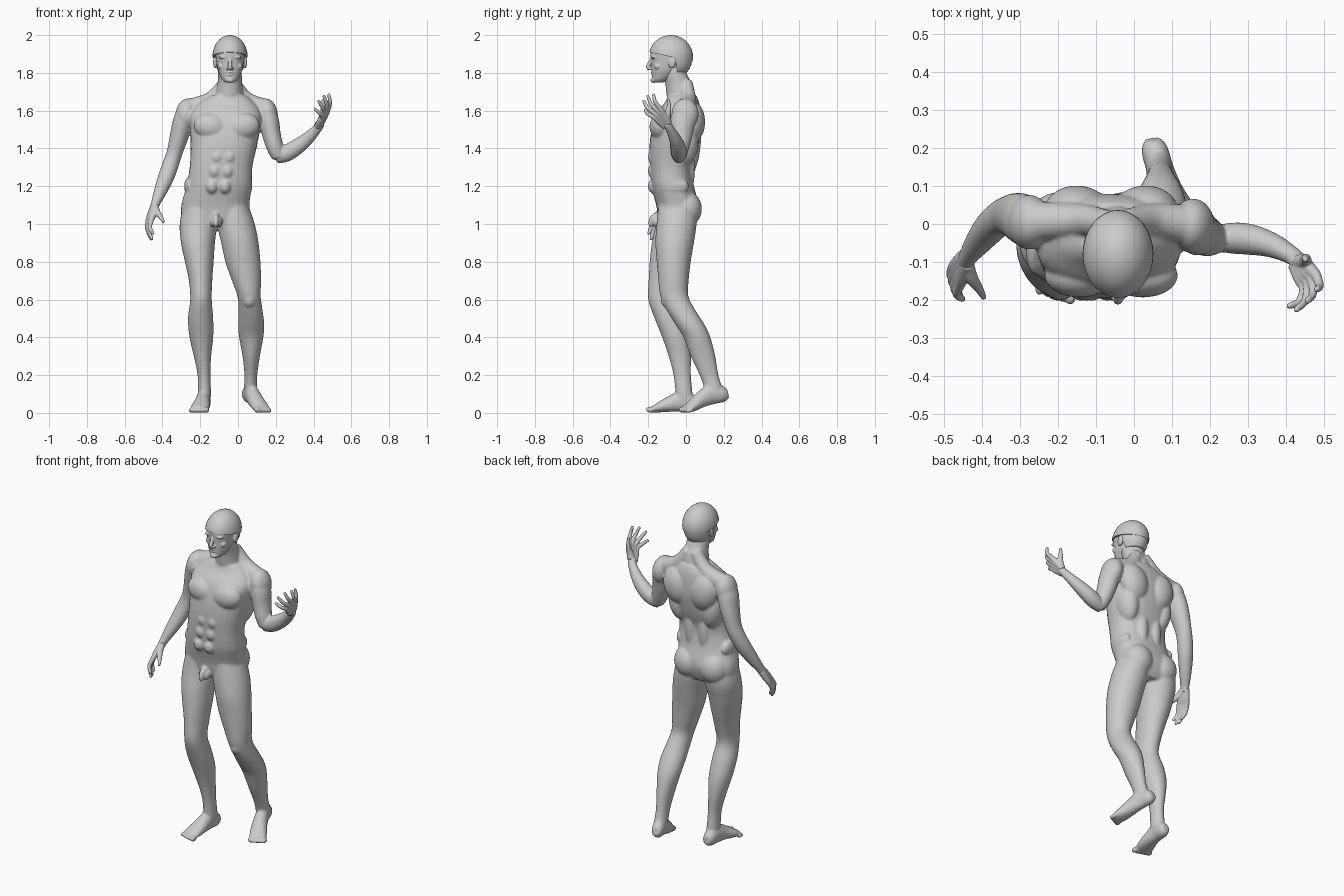
import bpy, bmesh
from math import cos, sin, pi, copysign
from mathutils import Vector, Matrix

N = 28


def tube(bm, rings, ref=None, power=2.0):
    """Loft through rings (x, y, z, half width, half depth); horizontal if ref is None."""
    P = [r if len(r) == 5 else (*r, r[3]) for r in rings]
    pts = []
    for i in range(len(P) - 1):
        a, b, c, d = P[max(i - 1, 0)], P[i], P[i + 1], P[min(i + 2, len(P) - 1)]
        for k in range(4):
            t = k / 4
            pts.append([q + .5 * t * (r - p + t * (2*p - 5*q + 4*r - s + t * (3*(q - r) + s - p)))
                        for p, q, r, s in zip(a, b, c, d)])
    pts.append(list(P[-1]))
    loops = []
    for i, p in enumerate(pts):
        u, v = Vector((1, 0, 0)), Vector((0, 1, 0))
        if ref:
            t = (Vector(pts[min(i + 1, len(pts) - 1)][:3]) - Vector(pts[max(i - 1, 0)][:3])).normalized()
            u = Vector(ref).cross(t).normalized()
            v = t.cross(u)
        ring = []
        for k in range(N):
            c, s = cos(2 * pi * k / N), sin(2 * pi * k / N)
            c, s = (copysign(abs(w) ** (2 / power), w) for w in (c, s))
            ring.append(bm.verts.new(Vector(p[:3]) + u * c * p[3] + v * s * p[4]))
        loops.append(ring)
    faces = [bm.faces.new(loops[0]), bm.faces.new(loops[-1][::-1])]
    for a, b in zip(loops, loops[1:]):
        for k in range(N):
            j = (k + 1) % N
            faces.append(bm.faces.new((a[k], b[k], b[j], a[j])))
    bmesh.ops.recalc_face_normals(bm, faces=faces)


def ball(bm, c, r, tilt=0, axis='Y'):
    m = Matrix.Translation(c) @ Matrix.Rotation(tilt, 4, axis) @ Matrix.Diagonal((*r, 1))
    return bmesh.ops.create_uvsphere(bm, u_segments=32, v_segments=20, radius=1, matrix=m)['verts']


def finish(name, bm, voxel=0, smooth=0):
    me = bpy.data.meshes.new(name)
    bm.to_mesh(me)
    bm.free()
    ob = bpy.data.objects.new(name, me)
    bpy.context.collection.objects.link(ob)
    for p in me.polygons:
        p.use_smooth = True
    if voxel:
        m = ob.modifiers.new("blend", 'REMESH')
        m.mode, m.voxel_size, m.use_smooth_shade = 'VOXEL', voxel, True
        s = ob.modifiers.new("soften", 'SMOOTH')
        s.factor, s.iterations = .5, smooth
    return ob


# ---------- body: torso and neck ----------
body = bmesh.new()
tube(body, [(-.11, -.045, .99, .15, .08), (-.115, -.045, 1.03, .18, .1), (-.12, -.045, 1.1, .18, .113),
            (-.1, -.07, 1.2, .173, .112), (-.09, -.08, 1.3, .166, .111), (-.077, -.067, 1.4, .174, .127),
            (-.068, -.052, 1.5, .185, .13), (-.065, -.04, 1.58, .19, .118), (-.06, -.022, 1.64, .15, .092),
            (-.05, -.02, 1.68, .095, .075)], power=2.4)
tube(body, [(-.048, -.02, 1.62, .085, .075), (-.045, -.03, 1.7, .071, .075), (-.043, -.042, 1.75, .065, .069),
            (-.043, -.062, 1.8, .063, .065), (-.043, -.075, 1.86, .06, .065)])
# trapezius, chest, back and seat muscles on both sides of the spine
for s, sx, ty in ((-1, -.275, .005), (1, .155, -.005)):
    tube(body, [(-.045 + s * .02, .0, 1.75, .035), (-.05 + s * .095, .01, 1.655, .044),
                (sx, ty, 1.605, .054)], (0, 1, 0))
    ball(body, (sx, ty, 1.58), (.056, .072, .085), -s * .15)
    ball(body, (-.06 + s * .083, -.135, 1.515), (.093, .058, .072), -s * .2)
    ball(body, (-.06 + s * .09, .035, 1.54), (.085, .066, .11), s * .2)
    ball(body, (-.072 + s * .115, -.01, 1.43), (.06, .075, .12), s * .15)
    ball(body, (-.09 + s * .045, -.005, 1.29), (.042, .052, .16))
    ball(body, (-.11 + s * .085, -.0, 1.08), (.087, .084, .095))
    ball(body, (-.105 + s * .15, -.06, 1.2), (.03, .075, .05))
    for z in (1.2, 1.28, 1.355):
        ball(body, (-.155 + (z - .9) * .17 + s * .034, -.168, z), (.034, .034, .04))

# ---------- body: legs ----------
tube(body, [(-.2, -.045, 1.1, .09, .1), (-.21, -.052, 1.0, .099, .108), (-.212, -.075, .9, .09, .106),
            (-.205, -.094, .8, .076, .098), (-.198, -.112, .7, .062, .086), (-.196, -.124, .6, .057, .076),
            (-.198, -.09, .5, .067, .076), (-.194, -.055, .4, .063, .071), (-.188, -.033, .3, .046, .059),
            (-.18, -.02, .2, .034, .046), (-.178, -.01, .1, .035, .045), (-.18, -.005, .06, .033, .045)])
tube(body, [(-.03, -.045, 1.1, .085, .1), (-.011, -.05, 1.0, .1, .106), (.01, -.06, .9, .099, .102),
            (.026, -.065, .8, .093, .09), (.045, -.066, .7, .077, .08), (.058, -.062, .62, .062, .074),
            (.066, -.03, .55, .063, .076), (.07, .02, .47, .069, .077), (.07, .058, .4, .064, .071),
            (.07, .09, .3, .046, .065), (.068, .122, .2, .034, .05), (.066, .145, .13, .035, .048),
            (.066, .15, .1, .033, .045)])
ball(body, (-.197, -.165, .61), (.036, .036, .045))    # kneecaps
ball(body, (.06, -.098, .6), (.036, .036, .045))

# ---------- body: feet and toes ----------
tube(body, [(-.18, .062, .05, .022, .026), (-.18, .035, .05, .035, .044), (-.185, -.02, .062, .037, .056),
            (-.19, -.08, .048, .043, .043), (-.2, -.135, .031, .05, .029), (-.206, -.178, .018, .047, .016)],
     (0, 0, 1))
tube(body, [(.05, .222, .105, .022, .026), (.054, .195, .1, .035, .044), (.07, .14, .1, .036, .055),
            (.09, .08, .07, .042, .043), (.115, .03, .036, .048, .031), (.132, -.003, .018, .044, .016)],
     (0, 0, 1))
for (bx, by), (lx, ly) in (((-.167, -.19), (-.25, -.165)), ((.1, -.018), (.166, .016))):
    for i in range(5):
        t, r = i / 4, .017 if i == 0 else .0125
        ball(body, (bx + (lx - bx) * t, by + (ly - by) * t, r), (r * .9, .023, r))

# ---------- body: arms ----------
tube(body, [(-.27, 0, 1.61, .045, .06), (-.288, .01, 1.55, .055, .068), (-.31, .02, 1.47, .05, .062),
            (-.335, .023, 1.38, .042, .05), (-.355, .013, 1.32, .043, .045), (-.38, -.012, 1.25, .043, .042),
            (-.412, -.052, 1.17, .034, .034), (-.436, -.085, 1.11, .024, .027),
            (-.445, -.1, 1.08, .021, .028)], (0, 1, 0))
tube(body, [(.145, 0, 1.61, .045, .06), (.163, -.015, 1.55, .053, .066), (.178, -.025, 1.47, .049, .058),
            (.198, -.035, 1.4, .044, .05), (.215, -.04, 1.35, .034, .038)], (0, 1, 0))
tube(body, [(.2, -.038, 1.345, .028), (.25, -.037, 1.37, .043, .04), (.3, -.04, 1.4, .043, .041),
            (.36, -.055, 1.445, .036, .033), (.415, -.083, 1.5, .026, .024), (.437, -.105, 1.535, .026, .022)],
     (0, 1, 0))

# ---------- body: groin ----------
for s in (-1, 1):
    ball(body, (-.117 + s * .014, -.155, 1.012), (.02, .024, .028))
tube(body, [(-.117, -.14, 1.05, .018), (-.117, -.175, 1.035, .015), (-.117, -.186, 1.005, .014),
            (-.117, -.184, .985, .009)], (1, 0, 0))
finish("body", body, .006, 8)


# ---------- hands ----------
def hand(name, wrist, index, pinky, tips, thumb, bend, spread):
    bm = bmesh.new()
    wrist, index, pinky, bend = map(Vector, (wrist, index, pinky, bend))
    for i, tip in enumerate(tips):
        tip = Vector(tip)
        k = index.lerp(pinky, i / 3)
        w = wrist + (k - index.lerp(pinky, .5)) * spread
        mid = k.lerp(tip, .5) + bend
        tube(bm, [(*w, .02), (*w.lerp(k, .6), .018), (*k, .0135), (*mid, .0105), (*k.lerp(tip, .9), .0085),
                  (*tip, .005)], (1, .2, 0))
    tube(bm, [(*wrist, .02)] + thumb, (1, .2, 0))
    finish(name, bm, .0035, 4)


hand("right_hand", (-.441, -.094, 1.095), (-.458, -.162, 1.02), (-.476, -.115, 1.018),
     [(-.45, -.2, .945), (-.456, -.188, .915), (-.462, -.168, .915), (-.464, -.147, .935)],
     [(-.43, -.135, 1.065, .018), (-.408, -.168, 1.035, .012), (-.393, -.195, 1.008, .007)],
     (-.012, -.004, 0), .4)
hand("left_hand", (.43, -.1, 1.525), (.478, -.135, 1.61), (.447, -.17, 1.567),
     [(.481, -.175, 1.69), (.455, -.207, 1.682), (.425, -.23, 1.655), (.405, -.22, 1.61)],
     [(.448, -.098, 1.575, .018), (.451, -.09, 1.62, .012), (.449, -.094, 1.66, .007)],
     (.008, -.008, -.004), .4)

# ---------- head and face ----------
head = bmesh.new()
hx = -.042
tube(head, [(hx, -.148, 1.748, .02, .022), (hx, -.137, 1.76, .038, .04), (hx, -.122, 1.785, .053, .057),
            (hx, -.105, 1.82, .066, .077), (hx, -.094, 1.86, .073, .09), (hx, -.088, 1.9, .078, .1),
            (hx, -.085, 1.94, .076, .095), (hx, -.08, 1.975, .045, .06)], power=2.2)
tube(head, [(hx, -.176, 1.885, .009), (hx, -.188, 1.86, .009), (hx, -.2, 1.835, .012),
            (hx, -.192, 1.82, .011)], (1, 0, 0))                       # nose
ball(head, (hx, -.172, 1.762), (.022, .016, .015))                     # chin
ball(head, (hx, -.174, 1.803), (.021, .012, .0065))                    # lips
ball(head, (hx, -.173, 1.79), (.018, .012, .0065))
for s in (-1, 1):
    ball(head, (hx + s * .032, -.172, 1.884), (.028, .013, .008), s * .12)      # brow
    ball(head, (hx + s * .031, -.165, 1.865), (.014, .012, .0075))              # eye
    ball(head, (hx + s * .042, -.148, 1.835), (.024, .022, .02))                # cheek
    ball(head, (hx + s * .011, -.19, 1.822), (.009, .011, .007))                # nostril
    ball(head, (hx + s * .079, -.072, 1.856), (.011, .02, .033), -.2, 'X')      # ear
finish("head", head, .0035, 3)


# ---------- cap and the hair below it ----------
def shell(name, c, r, cuts):
    bm = bmesh.new()
    ball(bm, c, r)
    for co, no in cuts:
        geom = bm.verts[:] + bm.edges[:] + bm.faces[:]
        bmesh.ops.bisect_plane(bm, geom=geom, plane_co=co, plane_no=no, clear_inner=True)
        bmesh.ops.holes_fill(bm, edges=[e for e in bm.edges if e.is_boundary])
    ob = finish(name, bm)
    bpy.context.view_layer.objects.active = ob
    ob.select_set(True)
    bpy.ops.object.shade_smooth_by_angle(angle=.7)
    ob.select_set(False)


shell("cap", (hx, -.08, 1.886), (.093, .117, .114), [((hx, -.19, 1.909), (0, .22, 1))])
shell("back_hair", (hx, -.078, 1.876), (.085, .111, .11),
      [((hx, -.055, 1.86), (0, 1, .15)), ((hx, 0, 1.806), (0, 0, 1))])
